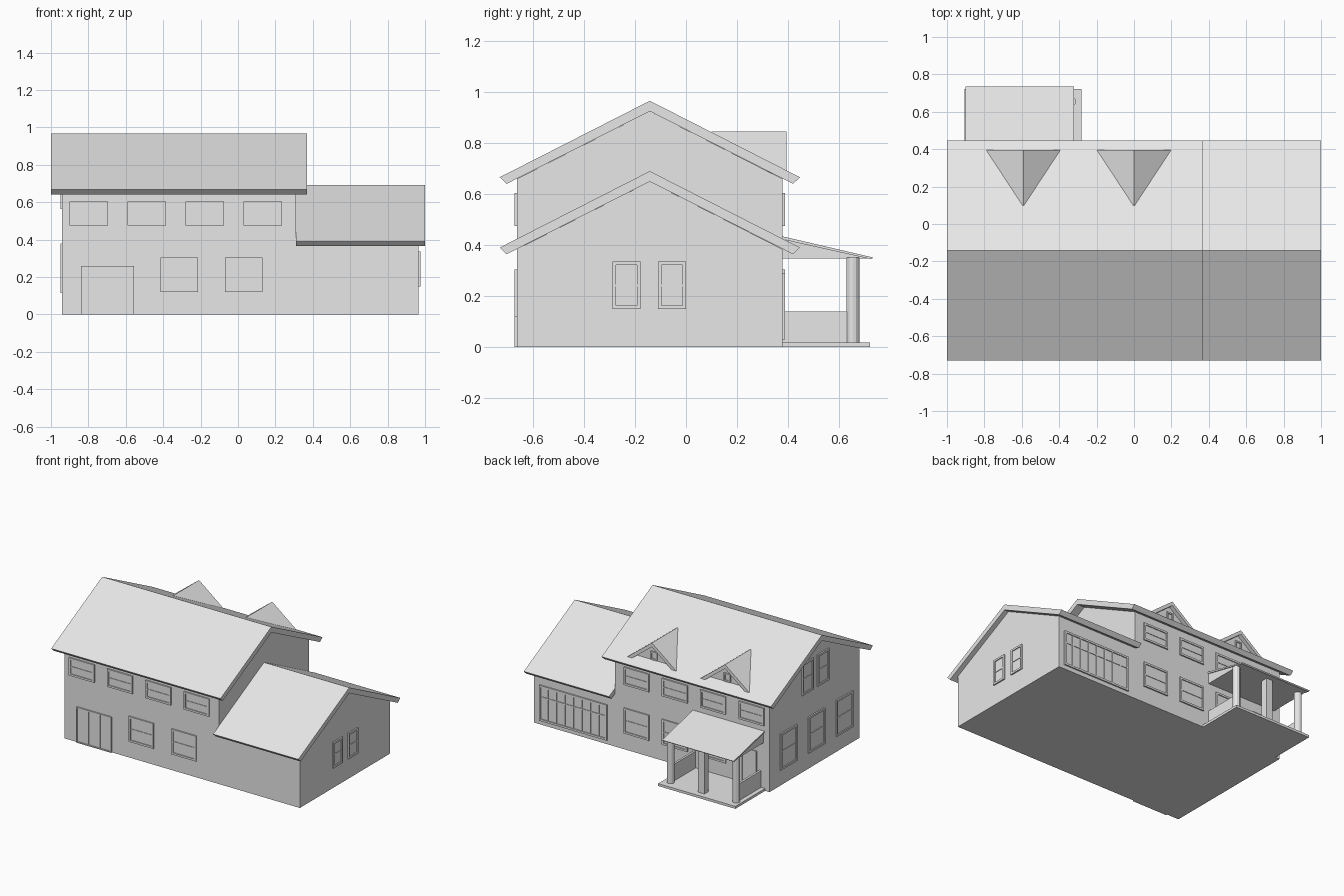
import bpy
import bmesh
from mathutils import Vector

cube = bpy.data.objects.get("Cube")
if cube:
    bpy.data.objects.remove(cube, do_unlink=True)

grey = bpy.data.materials.new("plain_grey")
grey.use_nodes = True
grey.diffuse_color = (0.8, 0.8, 0.8, 1)
grey.node_tree.nodes["Principled BSDF"].inputs["Base Color"].default_value = (0.8, 0.8, 0.8, 1)


def finish(name, bm):
    bmesh.ops.recalc_face_normals(bm, faces=bm.faces)
    mesh = bpy.data.meshes.new(name)
    bm.to_mesh(mesh)
    bm.free()
    mesh.materials.append(grey)
    obj = bpy.data.objects.new(name, mesh)
    bpy.context.collection.objects.link(obj)
    return obj


def add_box(bm, lo, hi):
    verts = bmesh.ops.create_cube(bm, size=1)["verts"]
    lo, hi = Vector(lo), Vector(hi)
    for v in verts:
        v.co = (lo + hi) / 2 + v.co * (hi - lo)


def box(name, lo, hi):
    bm = bmesh.new()
    add_box(bm, lo, hi)
    return finish(name, bm)


def prism(name, profile, axis, start, end):
    """Extrude a (horizontal, z) profile along x or y."""
    bm = bmesh.new()

    def place(u, z, d):
        return (d, u, z) if axis == "x" else (u, d, z)
    verts = [bm.verts.new(place(u, z, start)) for u, z in profile]
    face = bm.faces.new(verts)
    new = bmesh.ops.extrude_face_region(bm, geom=[face])["geom"]
    shift = Vector(place(0, 0, end - start))
    bmesh.ops.translate(bm, vec=shift, verts=[g for g in new if isinstance(g, bmesh.types.BMVert)])
    return finish(name, bm)


# Walls: axis the wall faces along, its position and outward direction
FRONT, BACK = ("y", -0.663, -1), ("y", 0.378, 1)
LEFT_END, RIGHT_END = ("x", -0.94, -1), ("x", 0.965, 1)


def opening(name, wall, u0, u1, z0, z1, cols=1, rows=2, trim=0.014):
    """Framed panel with thin dividers, standing slightly proud of a wall."""
    axis, pos, sign = wall
    bm = bmesh.new()

    def slab(a, b, c, d, depth):
        near, far = sorted((pos - sign * 0.004, pos + sign * depth))
        if axis == "y":
            add_box(bm, (a, near, c), (b, far, d))
        else:
            add_box(bm, (near, a, c), (far, b, d))
    slab(u0, u1, z0, z1, 0.003)
    slab(u0, u0 + trim, z0, z1, 0.01)
    slab(u1 - trim, u1, z0, z1, 0.01)
    slab(u0 + trim, u1 - trim, z0, z0 + trim, 0.01)
    slab(u0 + trim, u1 - trim, z1 - trim, z1, 0.01)
    for i in range(1, cols):
        u = u0 + (u1 - u0) * i / cols
        slab(u - 0.004, u + 0.004, z0 + trim, z1 - trim, 0.008)
    for i in range(1, rows):
        z = z0 + (z1 - z0) * i / rows
        slab(u0 + trim, u1 - trim, z - 0.004, z + 0.004, 0.007)
    return finish(name, bm)


# House blocks and gable roofs
RIDGE_Y = -0.142


def block(name, x0, x1, peak):
    eave = peak - 0.265
    prism(name + "_walls", [(-0.663, 0), (0.378, 0), (0.378, eave), (RIDGE_Y, peak),
                            (-0.663, eave)], "x", x0, x1)


def gable_roof(name, x0, x1, ridge):
    half = [(0.589, ridge - 0.3), (0.562, ridge - 0.326)]
    profile = [(RIDGE_Y, ridge)] + [(RIDGE_Y + u, z) for u, z in half]
    profile += [(RIDGE_Y, ridge - 0.041)] + [(RIDGE_Y - u, z) for u, z in reversed(half)]
    prism(name, profile, "x", x0, x1)


block("main_house", -0.94, 0.31, 0.926)
block("side_wing", 0.305, 0.965, 0.65)
gable_roof("main_roof", -1.0, 0.37, 0.967)
gable_roof("side_wing_roof", 0.31, 1.0, 0.691)

# Upper windows, aligned on front and back
for i, x in enumerate((-0.90, -0.59, -0.28, 0.03)):
    opening(f"front_upper_window_{i}", FRONT, x, x + 0.205, 0.475, 0.605)
    opening(f"back_upper_window_{i}", BACK, x, x + 0.205, 0.475, 0.605)

# Lower windows
for i, x in enumerate((-0.415, -0.07)):
    opening(f"front_lower_window_{i}", FRONT, x, x + 0.2, 0.12, 0.305)
for i, x in enumerate((-0.59, -0.28, 0.03)):
    opening(f"back_lower_window_{i}", BACK, x, x + 0.205, 0.12, 0.305)

# Doors and glazed wall
opening("front_sliding_door", FRONT, -0.84, -0.555, 0.0, 0.26, cols=3, rows=1, trim=0.008)
opening("porch_door", BACK, -0.84, -0.71, 0.018, 0.275, rows=1)
opening("wing_glazing", BACK, 0.37, 0.92, 0.03, 0.29, cols=8, rows=1)
box("glazing_rail", (0.38, 0.375, 0.2), (0.91, 0.385, 0.208))

# End wall windows
for i, y in enumerate((0.067, -0.256, -0.579)):
    opening(f"left_lower_window_{i}", LEFT_END, y, y + 0.19, 0.115, 0.38)
for i, y in enumerate((-0.304, -0.125)):
    opening(f"left_upper_window_{i}", LEFT_END, y, y + 0.132, 0.565, 0.795)
for i, y in enumerate((-0.288, -0.11)):
    opening(f"right_window_{i}", RIGHT_END, y, y + 0.11, 0.149, 0.337)

# Roof dormers
for i, x in enumerate((-0.592, 0.0)):
    prism(f"dormer_roof_{i}", [(x, 0.847), (x + 0.2, 0.692), (x + 0.175, 0.682), (x, 0.817),
                               (x - 0.175, 0.682), (x - 0.2, 0.692)], "y", 0.1, 0.395)
    prism(f"dormer_wall_{i}", [(x - 0.18, 0.68), (x + 0.18, 0.68), (x, 0.82)], "y", 0.14, 0.365)
    opening(f"dormer_window_{i}", ("y", 0.365, 1), x - 0.026, x + 0.026, 0.712, 0.772,
            rows=1, trim=0.01)

# Porch: floor, lean-to roof, posts and side railings
box("porch_floor", (-0.905, 0.37, 0), (-0.28, 0.722, 0.018))
prism("porch_roof", [(0.37, 0.437), (0.735, 0.352), (0.728, 0.345), (0.37, 0.425)],
      "x", -0.9, -0.32)
prism("porch_roof_infill", [(0.37, 0.349), (0.71, 0.349), (0.37, 0.426)], "x", -0.893, -0.327)
for side, x in (("left", -0.335), ("right", -0.865)):
    bm = bmesh.new()
    bmesh.ops.create_cone(bm, cap_ends=True, segments=12, radius1=0.026, radius2=0.026, depth=0.335)
    bmesh.ops.translate(bm, vec=(x, 0.655, 0.1845), verts=bm.verts)
    finish(f"porch_{side}_post", bm)
    box(f"porch_{side}_railing", (x - 0.008, 0.37, 0.015), (x + 0.008, 0.64, 0.14))
box("porch_middle_post", (-0.625, 0.63, 0.015), (-0.575, 0.68, 0.352))
